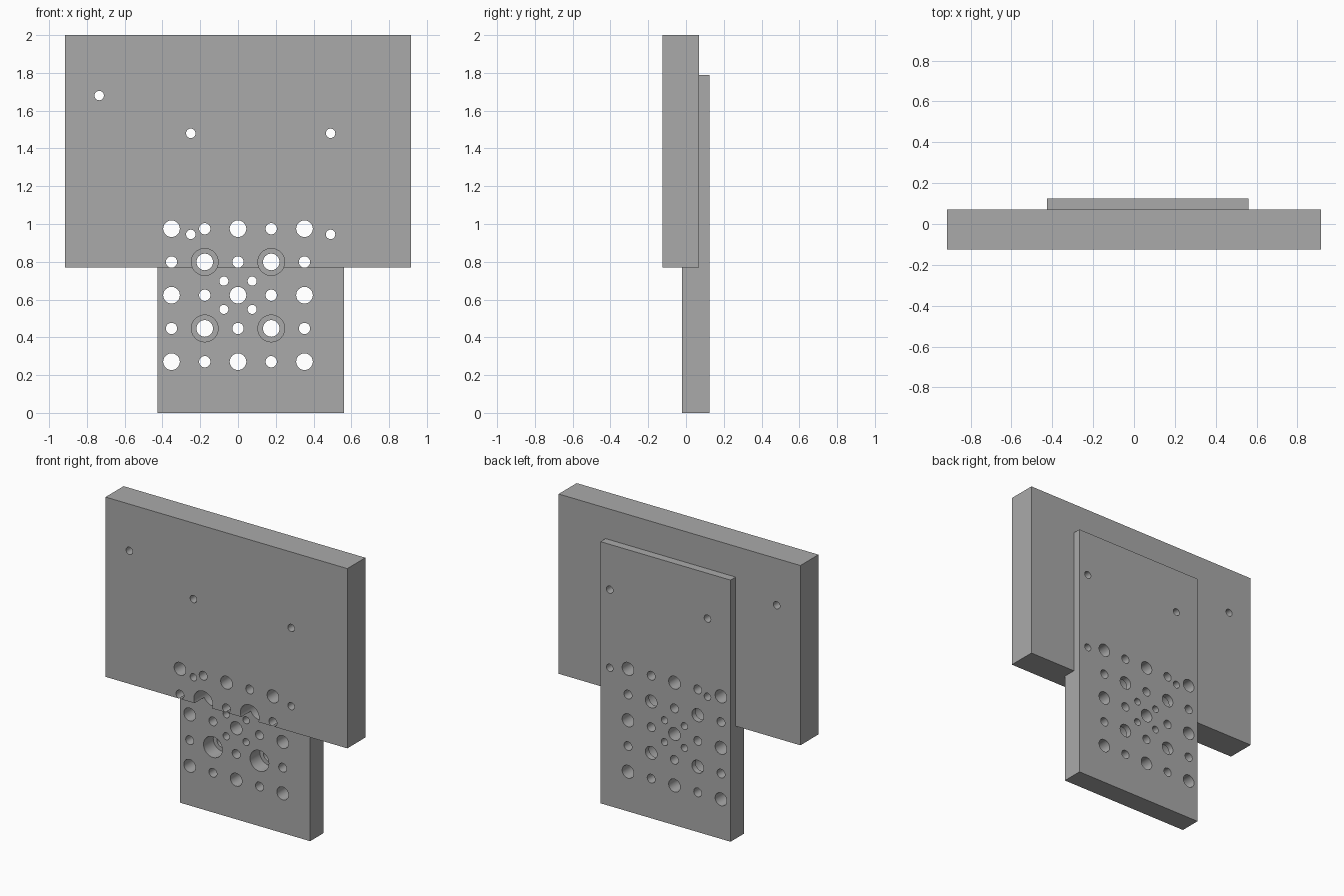
import bpy, bmesh
from mathutils import Matrix, Vector

cube = bpy.data.objects.get("Cube")
if cube:
    bpy.data.objects.remove(cube, do_unlink=True)

grey = bpy.data.materials.new("plain_grey")
grey.use_nodes = True
colour = (0.4, 0.4, 0.4, 1)
grey.diffuse_color = colour
grey.node_tree.nodes["Principled BSDF"].inputs["Base Color"].default_value = colour


def finish(name, bm):
    mesh = bpy.data.meshes.new(name)
    bm.to_mesh(mesh)
    bm.free()
    mesh.materials.append(grey)
    obj = bpy.data.objects.new(name, mesh)
    bpy.context.collection.objects.link(obj)
    return obj


def box(name, low, high):
    low, high = Vector(low), Vector(high)
    bm = bmesh.new()
    bmesh.ops.create_cube(bm, size=1, matrix=Matrix.Translation((low + high) / 2)
                          @ Matrix.Diagonal((high - low).to_4d()))
    return finish(name, bm)


def drills(name, holes, y_start, y_end):
    """Round cutters running front to back, one for each (x, z, radius)."""
    bm = bmesh.new()
    turn = Matrix.Rotation(1.5707963, 4, "X")
    for x, z, r in holes:
        bmesh.ops.create_cone(
            bm, cap_ends=True, segments=40, radius1=r, radius2=r, depth=y_end - y_start,
            matrix=Matrix.Translation((x, (y_start + y_end) / 2, z)) @ turn)
    obj = finish(name, bm)
    obj.hide_render = True
    return obj


def cut(obj, cutters):
    for cutter in cutters:
        mod = obj.modifiers.new("cut", "BOOLEAN")
        mod.operation, mod.solver, mod.object = "DIFFERENCE", "EXACT", cutter
    bpy.context.view_layer.objects.active = obj
    for mod in list(obj.modifiers):
        bpy.ops.object.modifier_apply(modifier=mod.name)


# Grid of holes, alternating large and small; four of them are counterbored
PITCH, MID_Z = 0.176, 0.623
through, bores = [], []
for i in range(-2, 3):
    for j in range(-2, 3):
        x, z = i * PITCH, MID_Z + j * PITCH
        through.append((x, z, 0.044 if (i + j) % 2 == 0 else 0.03))
        if i % 2 and j % 2:
            bores.append((x, z, 0.071))

# Small square of holes around the centre, and the fixing holes
through += [(sx * 0.075, MID_Z + sz * 0.075, 0.024) for sx in (-1, 1) for sz in (-1, 1)]
through += [(x, z, 0.025) for x in (-0.25, 0.49) for z in (0.945, 1.48)]
through.append((-0.735, 1.68, 0.025))

hole_cutter = drills("hole_cutter", through, -0.3, 0.3)
bore_cutter = drills("bore_cutter", bores, -0.3, 0.085)

# Thick upper block with a recess that holds the lower plate
block = box("upper_block", (-0.915, -0.125, 0.77), (0.915, 0.07, 2))
recess_cutter = box("recess_cutter", (-0.425, -0.02, 0.5), (0.56, 0.3, 1.79))
recess_cutter.hide_render = True
plate = box("lower_plate", (-0.425, -0.02, 0), (0.56, 0.125, 1.79))

cut(block, [recess_cutter, hole_cutter, bore_cutter])
cut(plate, [hole_cutter, bore_cutter])

for helper in (hole_cutter, bore_cutter, recess_cutter):
    bpy.data.objects.remove(helper, do_unlink=True)

# Smooth hole walls, sharp edges
bpy.ops.object.select_all(action="DESELECT")
for obj in (block, plate):
    obj.select_set(True)
bpy.ops.object.shade_smooth_by_angle(angle=0.6)
